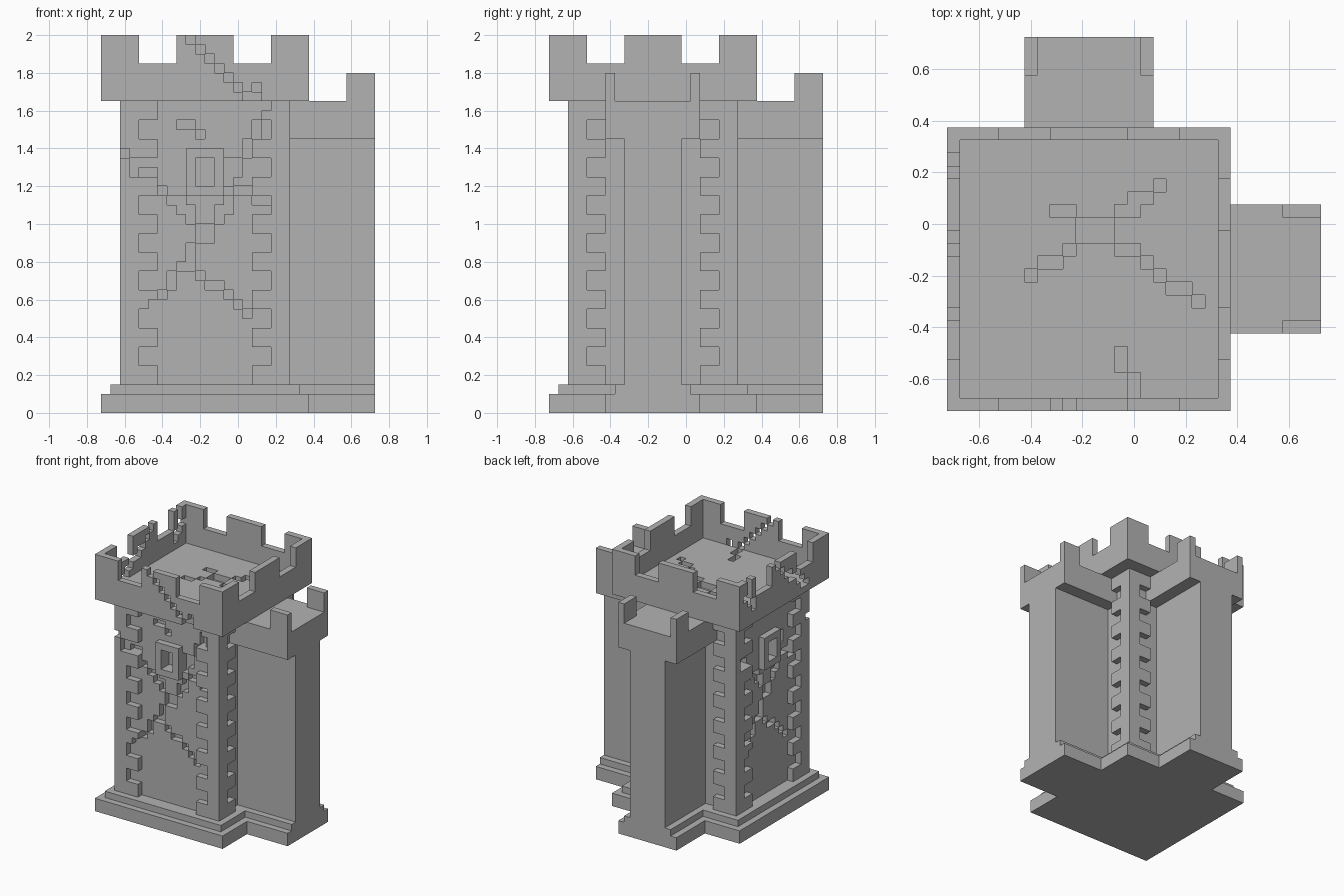
import bpy
import bmesh
from itertools import product
from mathutils import Vector

UNIT = 0.05                      # size of one block
ORIGIN = Vector((-0.725, -0.725, 0.0))

cube = bpy.data.objects.get("Cube")
if cube:
    bpy.data.objects.remove(cube, do_unlink=True)

stone = bpy.data.materials.new("grey_stone")
stone.use_nodes = True
GREY = (0.45, 0.45, 0.45, 1.0)
stone.diffuse_color = GREY
stone.node_tree.nodes["Principled BSDF"].inputs["Base Color"].default_value = GREY


def box(x, y, z):
    """Set of blocks filling three half-open ranges."""
    return set(product(range(*x), range(*y), range(*z)))


def swap(cells):
    """Mirror blocks across the diagonal x = y."""
    return {(y, x, z) for x, y, z in cells}


parts = {}

# Stepped plinth under the main tower
parts["tower_plinth"] = box((0, 22), (0, 22), (0, 2)) | box((1, 21), (1, 21), (2, 3))

# Tower core with recessed wall panels
parts["tower_wall"] = box((3, 19), (3, 19), (3, 33))

# Corner stones, alternating wide and narrow courses
quoins = set()
for z in range(3, 33):
    reach = 6 if ((z - 3) // 2) % 2 == 0 else 4
    for x, y in product(range(2, 20), repeat=2):
        cx, cy = min(x, 21 - x), min(y, 21 - y)
        if min(cx, cy) == 2 and max(cx, cy) < reach:
            quoins.add((x, y, z))
parts["corner_stones"] = quoins

# Battlements: floor slab and a thin notched parapet
crown = box((0, 22), (0, 22), (33, 40)) - box((1, 21), (1, 21), (34, 40))
for a, b in ((4, 8), (14, 18)):
    gap = box((a, b), (0, 22), (37, 40))
    crown -= gap | swap(gap)
parts["battlements"] = crown

# Buttress turret on the left side, repeated on the back
turret = (box((20, 29), (6, 16), (0, 2)) | box((20, 29), (7, 15), (2, 3))
          | box((19, 29), (8, 14), (3, 29)) | box((19, 29), (6, 16), (29, 33)))
for y in (6, 15):
    turret |= box((26, 29), (y, y + 1), (33, 36))
parts["left_turret"] = turret
parts["back_turret"] = swap(turret)

# Window frames on the front and right walls
frame = box((9, 13), (2, 3), (23, 28)) - box((10, 12), (2, 3), (24, 27))
parts["front_window_frame"] = frame
parts["right_window_frame"] = {(y, 21 - x, z) for x, y, z in frame}


def marks(rows, top, first):
    """Grid positions of the x marks, reading rows downward."""
    return [(first + c, top - r) for r, row in enumerate(rows)
            for c, ch in enumerate(row) if ch == "x"]


def carve(cell):
    for cells in parts.values():
        cells.discard(cell)


def chip(column):
    """Remove the first solid block met along a short column."""
    for cell in column:
        if any(cell in cells for cells in parts.values()):
            carve(cell)
            return


crown_crack = [
    ".......x........",
    "........x.......",
    ".........x......",
    "..........x.....",
    "...........x....",
    "............x.x.",
    ".............xx.",
]
wall_crack = [
    "..............xx",
    "..............x.",
    "......xx......x.",
    "........x.....x.",
    ".............x..",
    "x............x..",
    ".x.........xx...",
    ".xxx.......xx...",
    "...........x....",
    "....x.......xx..",
    ".....xx....x..xx",
    "......xx..xx....",
    ".......x..x.....",
    "........xx......",
    "........xx......",
    ".......x........",
    ".......x........",
    "......xx........",
    ".....x..x.......",
    ".....x...xx.....",
    "....x......x....",
    "...x........x...",
    ".............x..",
]
side_crown_crack = [
    "..x......x..........",
    "..x.......x.........",
    ".xx........xx.......",
    "..xx........xxx.....",
    "...x..........xx....",
    "...............xx...",
]
floor_crack = [
    "..........x...",
    "........xx....",
    "..xx...xx.....",
    "....xxx.......",
    "....xxx.......",
    "...x...xx.....",
    ".xx......x....",
    "x.........x...",
    "...........xx.",
    ".............x",
    "", "", "",
    ".......x",
    ".......x",
    "........x",
    "........x",
]

# Window openings
for x, z in product((10, 11), (24, 25, 26)):
    carve((x, 3, z))
    carve((3, 21 - x, z))

# Cracks in the front wall, right wall and roof floor
for x, z in marks(crown_crack, 39, 2) + marks(wall_crack, 32, 2):
    chip([(x, d, z) for d in range(4)])
for c, z in marks(side_crown_crack, 39, 0) + marks(wall_crack[6:], 26, 2):
    chip([(d, 21 - c, z) for d in range(4)])
for x, y in marks(floor_crack, 17, 6):
    carve((x, y, 33))

solid = set().union(*parts.values())


def build(name, cells):
    """Make an object from the exposed sides of its blocks."""
    bm = bmesh.new()
    verts = {}

    def vert(p):
        if p not in verts:
            verts[p] = bm.verts.new(ORIGIN + Vector(p) * UNIT)
        return verts[p]

    for cell in sorted(cells):
        for axis, side in product(range(3), (0, 1)):
            near = list(cell)
            near[axis] += 2 * side - 1
            if tuple(near) in solid:
                continue
            u, v = (axis + 1) % 3, (axis + 2) % 3
            loop = []
            for du, dv in ((0, 0), (1, 0), (1, 1), (0, 1)):
                p = list(cell)
                p[axis] += side
                p[u] += du
                p[v] += dv
                loop.append(vert(tuple(p)))
            bm.faces.new(loop if side else loop[::-1])
    # Merge flat neighbouring sides into clean faces
    bmesh.ops.dissolve_limit(bm, angle_limit=0.01, verts=bm.verts[:], edges=bm.edges[:])
    mesh = bpy.data.meshes.new(name)
    bm.to_mesh(mesh)
    bm.free()
    mesh.materials.append(stone)
    bpy.context.collection.objects.link(bpy.data.objects.new(name, mesh))


for part_name, part_cells in parts.items():
    build(part_name, part_cells)
